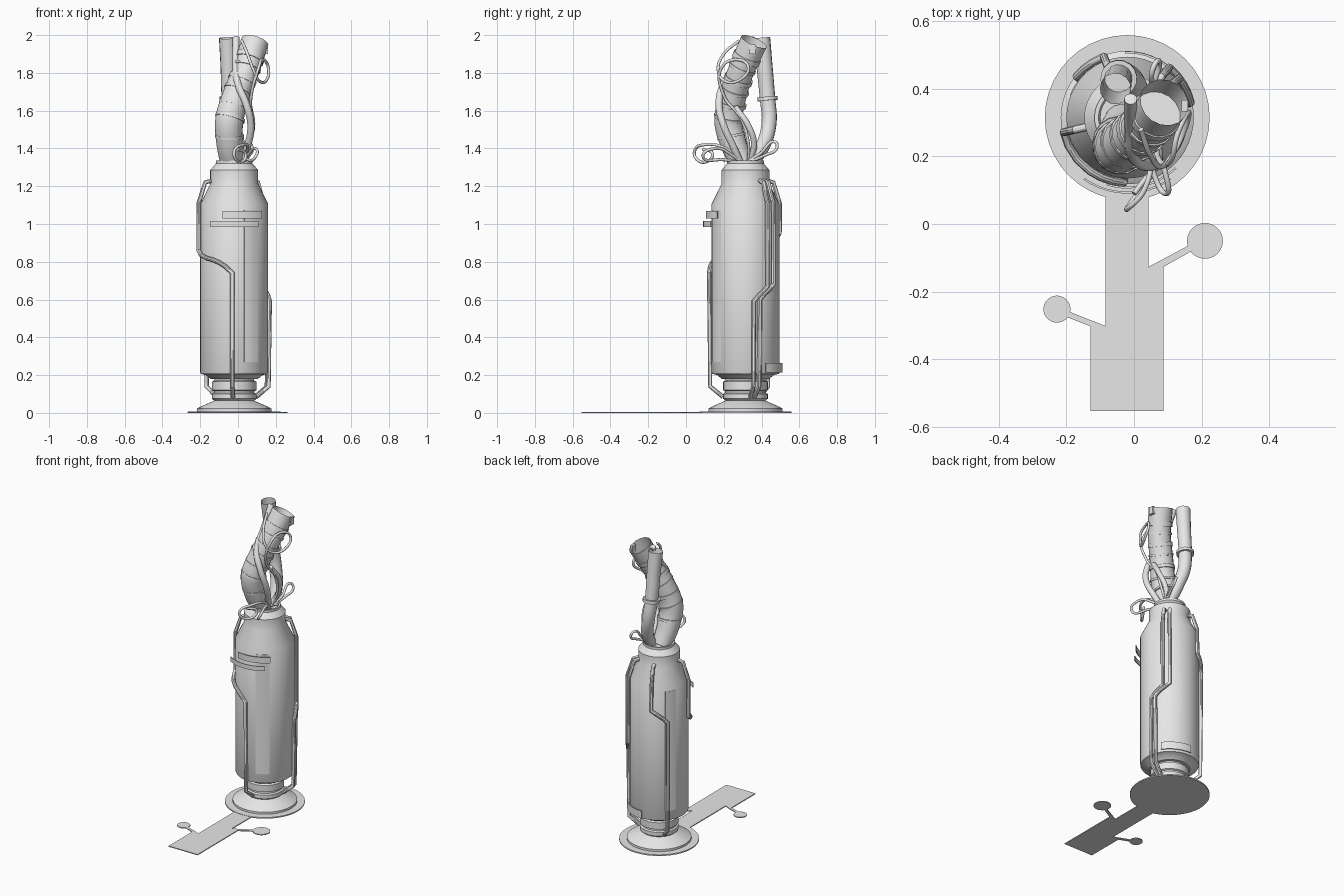
import bpy, bmesh, math
from mathutils import Vector

if "Cube" in bpy.data.objects:
    bpy.data.objects.remove(bpy.data.objects["Cube"])

CX, CY = -0.02, 0.315          # axis of the canister
BODY_R = 0.18

grey = bpy.data.materials.new("light_grey")
grey.use_nodes = True
grey.diffuse_color = (0.8, 0.8, 0.8, 1)
grey.node_tree.nodes["Principled BSDF"].inputs["Base Color"].default_value = (0.8, 0.8, 0.8, 1)
parts = []


def add(name, data):
    ob = bpy.data.objects.new(name, data)
    bpy.context.scene.collection.objects.link(ob)
    data.materials.append(grey)
    parts.append(ob)
    return ob


def add_bm(name, bm):
    bmesh.ops.recalc_face_normals(bm, faces=bm.faces[:])
    me = bpy.data.meshes.new(name)
    bm.to_mesh(me)
    bm.free()
    return add(name, me)


def polar(deg, r, z):
    a = math.radians(deg)
    return Vector((CX + r * math.cos(a), CY + r * math.sin(a), z))


def lathe(name, profile, segs=48):
    bm = bmesh.new()
    vs = [bm.verts.new((CX + r, CY, z)) for r, z in profile]
    es = [bm.edges.new(p) for p in zip(vs, vs[1:])]
    bmesh.ops.spin(bm, geom=vs + es, cent=(CX, CY, 0), axis=(0, 0, 1),
                   angle=math.tau, steps=segs, use_duplicate=False)
    bmesh.ops.remove_doubles(bm, verts=bm.verts[:], dist=0.0005)
    return add_bm(name, bm)


def prism(name, outline, z0, z1):
    bm = bmesh.new()
    f = bm.faces.new([bm.verts.new((x, y, z0)) for x, y in outline])
    ex = bmesh.ops.extrude_face_region(bm, geom=[f], use_keep_orig=True)
    top = [v for v in ex["geom"] if isinstance(v, bmesh.types.BMVert)]
    bmesh.ops.translate(bm, verts=top, vec=(0, 0, z1 - z0))
    return add_bm(name, bm)


def disc(name, x, y, r, z1):
    ring = [(x + r * math.cos(math.tau * i / 40), y + r * math.sin(math.tau * i / 40)) for i in range(40)]
    return prism(name, ring, 0, z1)


def curved_plate(name, a0, a1, r, z0, z1, thick=0.006):
    # thin band following the canister wall
    bm = bmesh.new()
    n = max(4, int(abs(a1 - a0) / 6))
    rows = []
    for i in range(n + 1):
        a = a0 + (a1 - a0) * i / n
        rows.append([bm.verts.new(polar(a, rr, z)) for rr, z in
                     ((r, z0), (r + thick, z0), (r + thick, z1), (r, z1))])
    for p, q in zip(rows, rows[1:]):
        for k in range(4):
            bm.faces.new((p[k], p[(k + 1) % 4], q[(k + 1) % 4], q[k]))
    bm.faces.new(rows[0])
    bm.faces.new(rows[-1])
    return add_bm(name, bm)


def tube(name, pts, radius, kind="BEZIER", radii=None, res=4, caps=True):
    cu = bpy.data.curves.new(name, "CURVE")
    cu.dimensions = "3D"
    cu.bevel_depth = radius
    cu.bevel_resolution = res
    cu.resolution_u = 10
    cu.use_fill_caps = caps
    sp = cu.splines.new(kind)
    if kind == "BEZIER":
        sp.bezier_points.add(len(pts) - 1)
        for i, (bp, p) in enumerate(zip(sp.bezier_points, pts)):
            bp.co = p
            bp.handle_left_type = bp.handle_right_type = "AUTO"
            bp.radius = radii[i] if radii else 1
    else:
        sp.points.add(len(pts) - 1)
        for sp_pt, p in zip(sp.points, pts):
            sp_pt.co = (*p, 1)
    return add(name, cu)


# flat ground plate with two side branches
prism("ground_strip", [(-.129, -.554), (.087, -.554), (.087, -.127), (.18, -.075), (.172, -.058),
                       (.043, -.127), (.043, .12), (-.084, .12), (-.084, -.302), (-.19, -.26),
                       (-.197, -.276), (-.129, -.303)], 0, .006)
disc("left_branch_pad", .21, -.05, .053, .006)
disc("right_branch_pad", -.228, -.252, .04, .006)
disc("base_disc", CX, CY, .244, .008)

# foot, neck and canister
lathe("foot", [(0, .004), (.197, .004), (.197, .022), (.185, .03), (.105, .065), (.1, .08), (0, .08)])
lathe("lower_neck", [(0, .06), (.1, .06), (.118, .075), (.118, .1), (.108, .106), (.108, .115),
                     (.118, .12), (.118, .165), (.105, .172), (.105, .185), (0, .185)])
lathe("canister", [(0, .18), (.125, .18), (.15, .2), (.176, .207), (.18, .215), (.18, 1.105),
                   (.127, 1.212), (.127, 1.285), (.097, 1.32), (.097, 1.335), (.085, 1.335),
                   (.08, 1.32), (0, 1.32)])

# wall panels and raised labels
curved_plate("front_panel", -73, -46, BODY_R - .003, .27, 1.075, .005)
curved_plate("back_panel", 137, 159, BODY_R - .003, .27, 1.075, .005)
curved_plate("upper_label", -107, -46, .204, 1.03, 1.07)
curved_plate("lower_label", -125, -55, .219, .985, 1.015)
curved_plate("back_label", 34, 92, .19, .215, .265)


# outside pipes: (angle, height) stations down the wall
def wall_pipe(name, stations):
    a0, a1 = stations[0][0], stations[-1][0]
    pts = [polar(a0, .12, 1.23), polar(a0, .158, 1.22)]
    pts += [polar(a, .193, z) for a, z in stations]
    pts += [polar(a1, .187, .14), polar(a1, .12, .085)]
    tube(name, pts, .012, "POLY", res=3)


wall_pipe("front_pipe", [(193, 1.11), (193, .86), (205, .835), (220, .82), (235, .81),
                         (246, .795), (256, .775), (267, .74)])
wall_pipe("back_pipe", [(111, 1.11), (111, .95), (122, .925), (132, .9), (141, .87)])
wall_pipe("side_pipe_a", [(37, 1.11), (37, .67), (30, .645), (21, .62), (13, .59)])
wall_pipe("side_pipe_b", [(50, 1.11), (50, .68), (41, .655), (31, .63), (23, .6)])

# thick open hose with bands
HOSE = [(-.03, .3, 1.31), (-.045, .25, 1.43), (-.045, .225, 1.55), (-.01, .25, 1.68),
        (.045, .295, 1.82), (.09, .36, 1.966)]
HOSE_R = [.06, .07, .076, .072, .07, .074]
tube("thick_hose", HOSE, 1, radii=HOSE_R, res=6, caps=False)


def band(name, path, radii, seg, t, width, grow):
    a, b = Vector(path[seg]), Vector(path[seg + 1])
    c, d = a.lerp(b, t), (b - a).normalized() * width / 2
    r = (radii[seg] * (1 - t) + radii[seg + 1] * t) * grow
    tube(name, [c - d, c + d], r, "POLY", res=6)


for i, (seg, t, w) in enumerate([(1, .3, .014), (2, .1, .014), (2, .65, .02), (3, .2, .014),
                                 (3, .6, .025), (4, .05, .014), (4, .4, .03)]):
    band(f"hose_band_{i + 1}", HOSE, HOSE_R, seg, t, w, 1.08)

# clamp buckle on the top band
bpy.ops.mesh.primitive_cube_add(size=1, location=(.15, .35, 1.925))
buckle = bpy.context.object
buckle.name = "clamp_buckle"
buckle.scale = (.02, .035, .05)
buckle.data.materials.append(grey)
parts.append(buckle)

# thin open hose with its ring
THIN = [(.015, .35, 1.32), (.0, .41, 1.42), (-.03, .44, 1.54), (-.045, .432, 1.66),
        (-.05, .415, 1.84), (-.055, .4, 1.985)]
THIN_R = [.034, .038, .04, .041, .043, .046]
tube("thin_hose", THIN, 1, radii=THIN_R, res=5, caps=False)
band("thin_hose_ring", THIN, THIN_R, 3, .02, .02, 1.32)

# medium cable down the front of the hoses
tube("front_cable", [(-.01, .37, 1.985), (-.01, .29, 1.86), (.0, .2, 1.74), (.045, .175, 1.63),
                     (.068, .2, 1.52), (.05, .25, 1.41), (.02, .29, 1.32)], .019)
tube("side_cable", [(.01, .33, 1.32), (.05, .36, 1.42), (.075, .33, 1.52), (.06, .26, 1.62)], .016)

# loose wires: loops at the collar and around the hose
tube("front_loop_wire", [(.02, .29, 1.33), (.05, .21, 1.40), (.03, .1, 1.42), (-.02, .045, 1.385),
                         (-.01, .06, 1.34), (.03, .12, 1.335), (.04, .14, 1.37), (0, .09, 1.395)], .008)
tube("side_loop_wire", [(.0, .3, 1.33), (.04, .2, 1.34), (.095, .09, 1.36), (.09, .16, 1.4),
                        (.05, .25, 1.36), (.03, .3, 1.32)], .008)
tube("back_loop_wire", [(.02, .32, 1.33), (.05, .39, 1.37), (.06, .47, 1.435), (.075, .48, 1.4),
                        (.06, .42, 1.365), (.03, .34, 1.33)], .008)
tube("hose_loop_wire", [(.02, .28, 1.97), (.05, .2, 1.9), (.08, .17, 1.82), (.11, .2, 1.76),
                        (.15, .28, 1.76), (.16, .33, 1.83), (.13, .27, 1.87), (.11, .19, 1.83),
                        (.07, .2, 1.68), (.07, .29, 1.56), (.06, .33, 1.43), (.02, .33, 1.33)], .008)

# turn curves into meshes and shade
bpy.ops.object.select_all(action="DESELECT")
for ob in parts:
    ob.select_set(True)
bpy.context.view_layer.objects.active = parts[0]
bpy.ops.object.convert(target="MESH")
bpy.ops.object.shade_smooth_by_angle(angle=math.radians(32))
